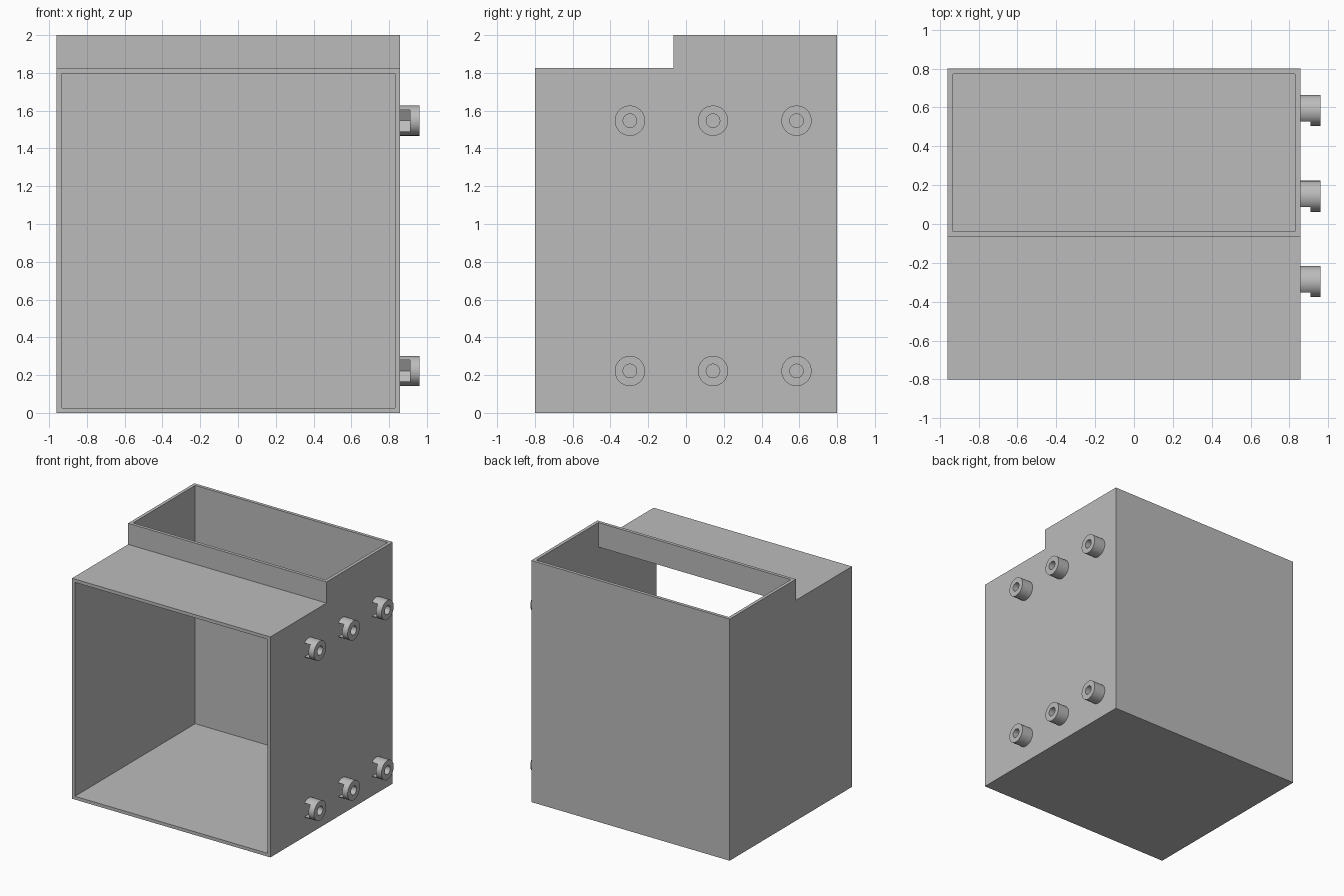
import bpy, bmesh
from math import cos, sin, tau, radians

if "Cube" in bpy.data.objects:
    bpy.data.objects.remove(bpy.data.objects["Cube"])

grey = bpy.data.materials.new("plain_grey")
grey.use_nodes = True
colour = (0.5, 0.5, 0.5, 1)
grey.diffuse_color = colour
grey.node_tree.nodes["Principled BSDF"].inputs["Base Color"].default_value = colour


def prism(name, profile, x0, x1):
    """Extrude a (y, z) profile from x0 to x1."""
    bm = bmesh.new()
    face = bm.faces.new([bm.verts.new((x0, y, z)) for y, z in profile])
    ext = bmesh.ops.extrude_face_region(bm, geom=[face])
    moved = [v for v in ext["geom"] if isinstance(v, bmesh.types.BMVert)]
    bmesh.ops.translate(bm, verts=moved, vec=(x1 - x0, 0, 0))
    bmesh.ops.recalc_face_normals(bm, faces=bm.faces)
    mesh = bpy.data.meshes.new(name)
    bm.to_mesh(mesh)
    bm.free()
    mesh.materials.append(grey)
    obj = bpy.data.objects.new(name, mesh)
    bpy.context.collection.objects.link(obj)
    return obj


def circle(radius, count=48):
    return [(radius * cos(tau * i / count), radius * sin(tau * i / count)) for i in range(count)]


def activate(obj):
    bpy.ops.object.select_all(action="DESELECT")
    obj.select_set(True)
    bpy.context.view_layer.objects.active = obj


def cut(obj, cutter):
    mod = obj.modifiers.new("cut", "BOOLEAN")
    mod.operation = "DIFFERENCE"
    mod.solver = "EXACT"
    mod.object = cutter
    activate(obj)
    bpy.ops.object.modifier_apply(modifier=mod.name)
    bpy.data.objects.remove(cutter)


# Stepped housing, hollow and open at the front and the top
LEFT, RIGHT, WALL = -0.96, 0.857, 0.027
STEP_Y, STEP_Z = -0.066, 1.825
housing = prism("housing", [(-0.8, 0), (0.8, 0), (0.8, 2), (STEP_Y, 2),
                            (STEP_Y, STEP_Z), (-0.8, STEP_Z)], LEFT, RIGHT)
cavity = prism("cavity_cutter", [(-1, WALL), (0.8 - WALL, WALL), (0.8 - WALL, 2.2),
                                 (STEP_Y + WALL, 2.2), (STEP_Y + WALL, STEP_Z - WALL),
                                 (-1, STEP_Z - WALL)], LEFT + WALL, RIGHT - WALL)
cut(housing, cavity)

# Screw boss with a bore and a nut slot open to the front
boss = prism("screw_boss", circle(0.08), 0, 0.103)
cut(boss, prism("slot_cutter", [(0.066, 0), (0.033, 0.057), (-0.2, 0.057),
                                (-0.2, -0.057), (0.033, -0.057)], -0.1, 0.053))
cut(boss, prism("bore_cutter", circle(0.036, 32), 0.03, 0.2))
activate(boss)
bpy.ops.object.shade_smooth_by_angle(angle=radians(30))

# Two rows of three bosses on the side wall
spots = [(y, z) for z in (0.222, 1.547) for y in (-0.297, 0.143, 0.585)]
for i, (y, z) in enumerate(spots):
    part = boss
    if i:
        part = boss.copy()
        part.name = f"screw_boss_{i + 1}"
        bpy.context.collection.objects.link(part)
    part.location = (RIGHT, y, z)
